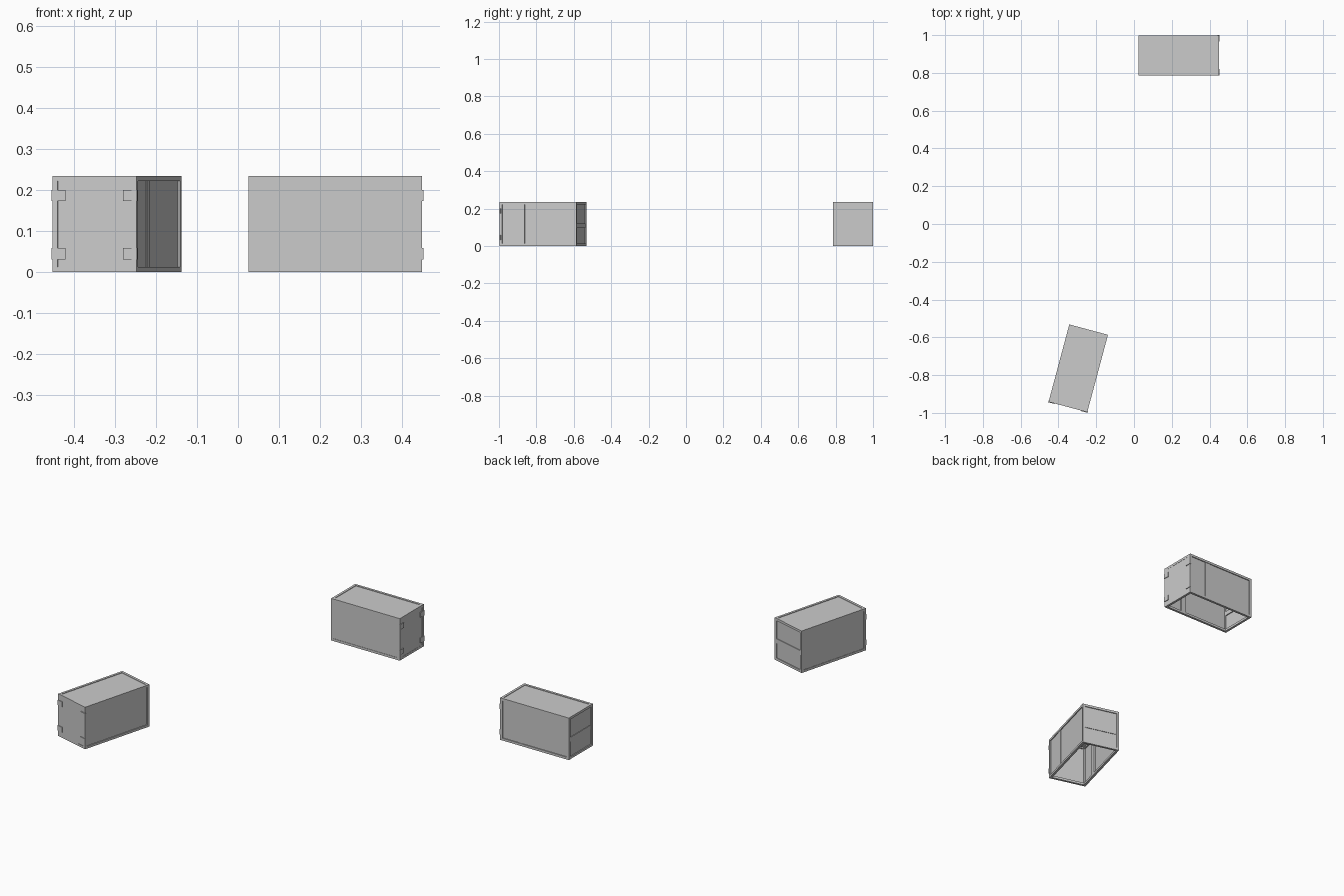
import bpy, math
from mathutils import Matrix

if "Cube" in bpy.data.objects:
    bpy.data.objects.remove(bpy.data.objects["Cube"])

L, W, H = 0.424, 0.212, 0.235   # body length, width, height
T = 0.013                       # frame bar thickness
X, Y = L / 2, W / 2


def box(name, lo, hi, place):
    """Axis-aligned box between two local corners, moved by a placement matrix."""
    bpy.ops.mesh.primitive_cube_add(size=1)
    ob = bpy.context.object
    ob.name = name
    size = [b - a for a, b in zip(lo, hi)]
    mid = [(a + b) / 2 for a, b in zip(lo, hi)]
    ob.data.transform(Matrix.Translation(mid) @ Matrix.Diagonal((*size, 1)))
    ob.matrix_world = place
    return ob


def container(px, py, angle):
    m = Matrix.Translation((px, py, 0)) @ Matrix.Rotation(math.radians(angle), 4, 'Z')

    # corner posts
    for sx in (-1, 1):
        for sy in (-1, 1):
            x0, x1 = sorted((sx * X, sx * (X - T)))
            y0, y1 = sorted((sy * Y, sy * (Y - T)))
            box("corner_post", (x0, y0, 0), (x1, y1, H), m)

    # top and bottom rails
    for z in (0, H - T):
        for s in (-1, 1):
            y0, y1 = sorted((s * Y, s * (Y - T)))
            box("side_rail", (-X + T, y0, z), (X - T, y1, z + T), m)
            x0, x1 = sorted((s * X, s * (X - T)))
            box("end_rail", (x0, -Y + T, z), (x1, Y - T, z + T), m)

    # thin wall panels, set slightly into the frame; underside left open
    box("roof_panel", (-X + T, -Y + T, H - 0.006), (X - T, Y - T, H - 0.003), m)
    box("plain_side_panel", (-X + T, -Y + 0.002, T), (X - T, -Y + 0.005, H - T), m)
    box("split_side_panel", (-X + T, Y - 0.008, T), (X - T, Y - 0.005, H - T), m)
    box("rear_panel", (-X + 0.005, -Y + T, T), (-X + 0.008, Y - T, H - T), m)
    box("door_panel", (X - 0.006, -Y + T, T), (X - 0.001, Y - T, H - T), m)

    # dividing bars on the split side and across the rear
    bx = X - 0.29 * L
    box("side_bar", (bx - 0.015, Y - T, T), (bx + 0.015, Y - 0.003, H - T), m)
    box("plain_side_bar", (bx - 0.015, -Y + 0.002, T), (bx + 0.015, -Y + T, H - T), m)
    box("rear_bar", (-X + 0.002, -Y + T, 0.095), (-X + T, Y - T, 0.12), m)

    # hinges wrapping the door edges
    for s in (-1, 1):
        for z in (0.045, 0.187):
            y0, y1 = sorted((s * (Y + 0.0015), s * (Y - 0.033)))
            box("hinge", (X - 0.006, y0, z - 0.014), (X + 0.003, y1, z + 0.014), m)


container(0.237, 0.893, 0)
container(-0.295, -0.764, -105)
